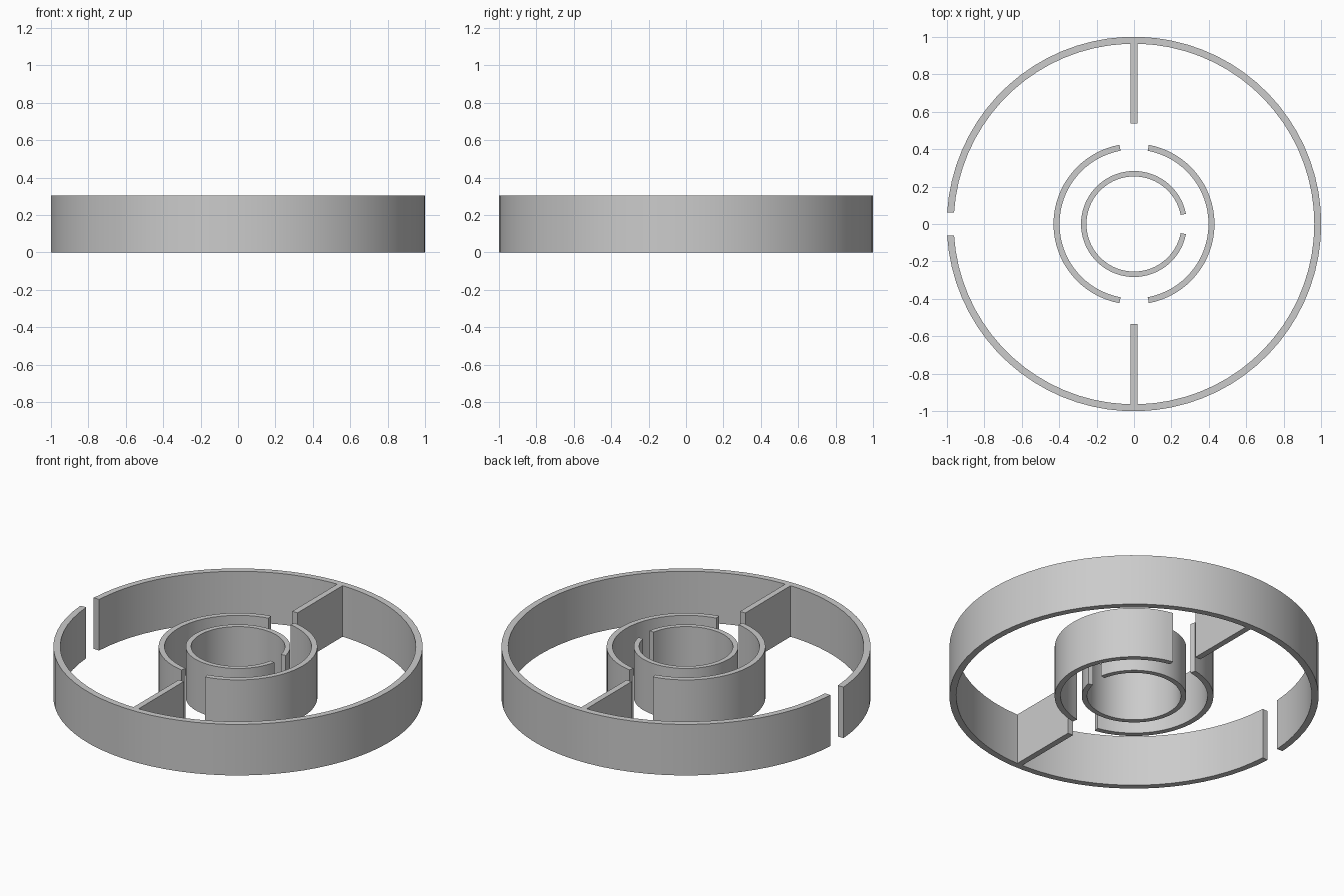
import bpy, bmesh
from math import radians, sin, cos

if "Cube" in bpy.data.objects:
    bpy.data.objects.remove(bpy.data.objects["Cube"])

H = 0.305


def finish(name, bm):
    bmesh.ops.recalc_face_normals(bm, faces=bm.faces)
    mesh = bpy.data.meshes.new(name)
    bm.to_mesh(mesh)
    bm.free()
    ob = bpy.data.objects.new(name, mesh)
    bpy.context.collection.objects.link(ob)
    bpy.ops.object.select_all(action='DESELECT')
    ob.select_set(True)
    bpy.context.view_layer.objects.active = ob
    bpy.ops.object.shade_smooth_by_angle(angle=radians(30))
    return ob


def arc_wall(name, r_in, r_out, start, end, segs):
    """Curved wall of rectangular section swept from start to end degrees."""
    bm = bmesh.new()
    rings = []
    for i in range(segs + 1):
        a = radians(start + (end - start) * i / segs)
        rings.append([bm.verts.new((r * cos(a), r * sin(a), z))
                      for r, z in ((r_in, 0), (r_out, 0), (r_out, H), (r_in, H))])
    for a, b in zip(rings, rings[1:]):
        for k in range(4):
            n = (k + 1) % 4
            bm.faces.new((a[k], a[n], b[n], b[k]))
    bm.faces.new(rings[0])
    bm.faces.new(rings[-1])
    return finish(name, bm)


def straight_wall(name, y0, y1, thick):
    bm = bmesh.new()
    bmesh.ops.create_cube(bm, size=1)
    for v in bm.verts:
        v.co = (v.co.x * thick, (y0 + y1) / 2 + v.co.y * (y1 - y0), (v.co.z + 0.5) * H)
    return finish(name, bm)


# Outer wall, open on the left
arc_wall("outer_wall", 0.963, 1.0, -176.4, 176.4, 72)

# Middle wall in two halves, open at front and back
arc_wall("middle_wall_right", 0.398, 0.43, -79.4, 79.4, 32)
arc_wall("middle_wall_left", 0.398, 0.43, 100.4, 259.6, 32)

# Inner wall, open on the right
arc_wall("inner_wall", 0.254, 0.283, 11, 349, 64)

# Straight partitions joining the outer wall
straight_wall("back_partition", 0.537, 0.966, 0.035)
straight_wall("front_partition", -0.966, -0.535, 0.035)
